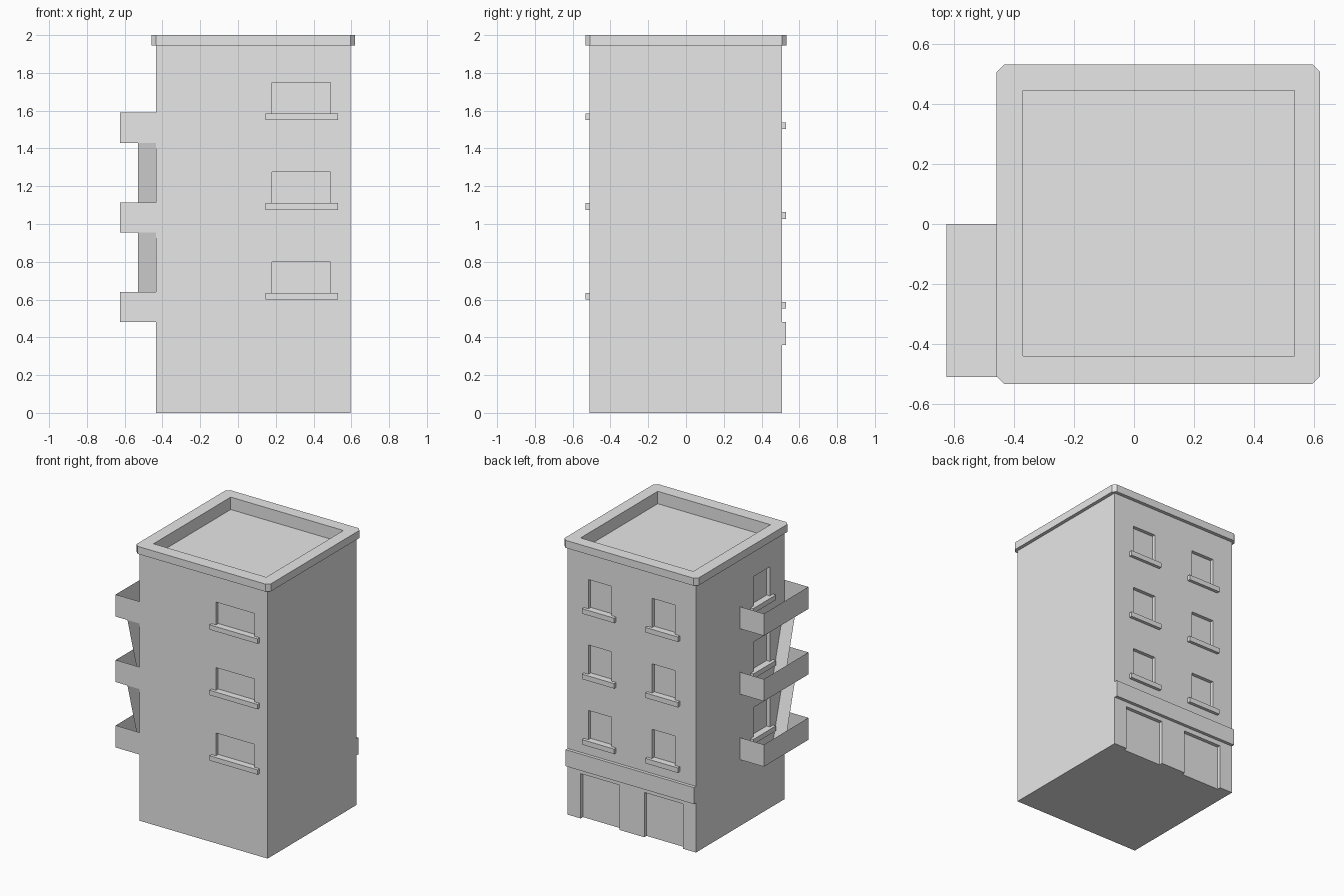
import bpy
import bmesh
from mathutils import Vector

cube = bpy.data.objects.get("Cube")
if cube:
    bpy.data.objects.remove(cube, do_unlink=True)

GREY = (0.8, 0.8, 0.8, 1)
plaster = bpy.data.materials.new("grey_plaster")
plaster.diffuse_color = GREY
plaster.use_nodes = True
plaster.node_tree.nodes["Principled BSDF"].inputs["Base Color"].default_value = GREY

# Main dimensions
LEFT, RIGHT, FRONT, BACK = -0.435, 0.595, -0.51, 0.507
EAVES, TOP = 1.945, 2.0
RECESS, LEDGE = 0.026, 0.023
STOREY = 0.475
FLOORS = [i * STOREY for i in range(3)]
COLUMNS = (-0.175, 0.335)


def add_box(bm, lo, hi):
    """Add an axis-aligned box between two corners."""
    lo, hi = Vector(lo), Vector(hi)
    verts = bmesh.ops.create_cube(bm, size=1)["verts"]
    for v in verts:
        v.co = (lo + hi) / 2 + v.co * (hi - lo)
    return verts


def make_object(name, bm):
    mesh = bpy.data.meshes.new(name)
    bm.to_mesh(mesh)
    bm.free()
    mesh.materials.append(plaster)
    obj = bpy.data.objects.new(name, mesh)
    bpy.context.collection.objects.link(obj)
    return obj


def boxes(name, corner_pairs):
    bm = bmesh.new()
    for lo, hi in corner_pairs:
        add_box(bm, lo, hi)
    return make_object(name, bm)


def cut(obj, cutter):
    mod = obj.modifiers.new("openings", "BOOLEAN")
    mod.operation, mod.solver, mod.object = "DIFFERENCE", "EXACT", cutter
    bpy.context.view_layer.objects.active = obj
    bpy.ops.object.modifier_apply(modifier=mod.name)


# Openings and sills, gathered storey by storey
openings, front_sills, back_sills, side_sills = [], [], [], []
for z in FLOORS:
    top = z + 0.80
    # wide front window
    openings.append(((0.18, FRONT - 0.1, z + 0.61), (0.49, FRONT + RECESS, top)))
    front_sills.append(((0.145, FRONT - LEDGE, z + 0.60),
                        (0.53, FRONT + RECESS, z + 0.635)))
    # two back windows
    for x in COLUMNS:
        openings.append(((x - 0.093, BACK - RECESS, z + 0.56), (x + 0.093, BACK + 0.1, top)))
        back_sills.append(((x - 0.13, BACK - RECESS, z + 0.552),
                           (x + 0.13, BACK + LEDGE, z + 0.588)))
    # side window above the balcony
    y = -0.247
    openings.append(((LEFT - 0.1, y - 0.093, z + 0.56), (LEFT + RECESS, y + 0.093, top)))
    side_sills.append(((LEFT - LEDGE, y - 0.13, z + 0.552),
                       (LEFT + RECESS, y + 0.13, z + 0.588)))

# Ground-floor shop bays at the back
for x in COLUMNS:
    openings.append(((x - 0.155, BACK - RECESS, -0.1), (x + 0.155, BACK + 0.1, 0.325)))

# Sunken roof
openings.append(((-0.37, -0.44, 1.91), (0.535, 0.445, 2.2)))

cutter = boxes("opening_cutter", openings)
cutter.hide_render = True

# Walls
walls = boxes("walls", [((LEFT, FRONT, 0), (RIGHT, BACK, EAVES))])
cut(walls, cutter)

# Cornice with clipped corners
bm = bmesh.new()
add_box(bm, (LEFT - LEDGE, FRONT - LEDGE, EAVES), (RIGHT + 0.025, BACK + 0.025, TOP))
corners = [e for e in bm.edges
           if abs(e.verts[0].co.z - e.verts[1].co.z) > 0.01]
bmesh.ops.bevel(bm, geom=corners, offset=0.025, segments=1, affect="EDGES")
cornice = make_object("cornice", bm)
cut(cornice, cutter)
bpy.data.objects.remove(cutter, do_unlink=True)

# Sills and shop fascia
boxes("front_window_sills", front_sills)
boxes("back_window_sills", back_sills)
boxes("side_window_sills", side_sills)
boxes("shop_fascia", [((LEFT, BACK - 0.01, 0.36), (RIGHT, BACK + LEDGE, 0.48))])

# Balconies: thin open trays against the side wall
bm = bmesh.new()
for z in FLOORS:
    verts = add_box(bm, (-0.625, FRONT, z + 0.48), (LEFT, 0, z + 0.64))
    faces = {f for v in verts for f in v.link_faces}
    for f in faces:
        f.normal_update()
    unwanted = [f for f in faces if f.normal.z > 0.9 or f.normal.x > 0.9]
    bmesh.ops.delete(bm, geom=unwanted, context="FACES")
make_object("balconies", bm)

# Sloping screens between one balcony and the next
bm = bmesh.new()
for z in FLOORS[:2]:
    low, high = z + 0.48, z + 0.48 + STOREY
    path = [(-0.53, FRONT + 0.13, low), (LEFT, FRONT + 0.13, low),
            (LEFT, FRONT, high), (-0.53, FRONT, high)]
    bm.faces.new([bm.verts.new(p) for p in path])
make_object("balcony_screens", bm)
